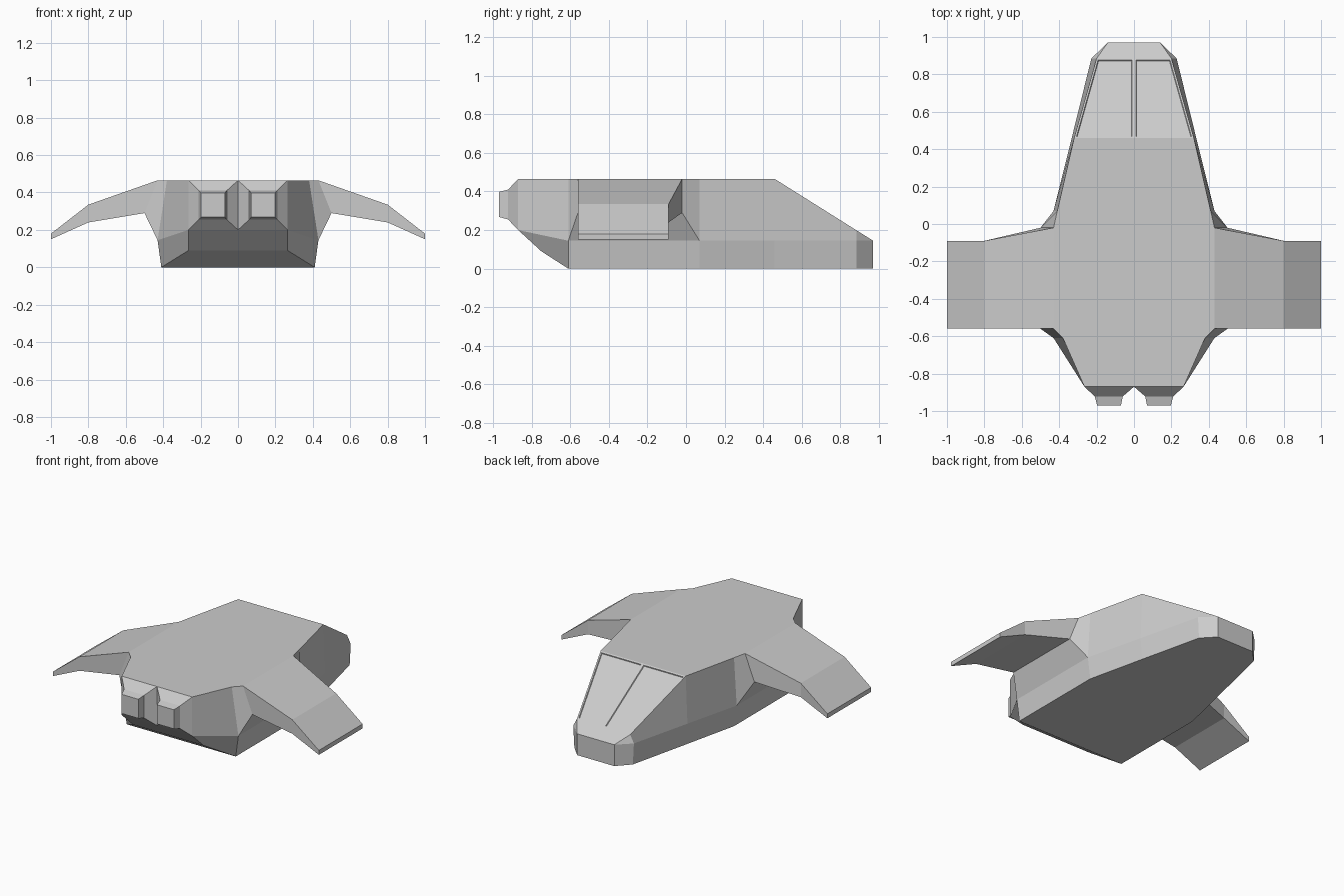
import bpy, bmesh

if "Cube" in bpy.data.objects:
    bpy.data.objects.remove(bpy.data.objects["Cube"])

bm = bmesh.new()


def V(x, y, z):
    return bm.verts.new((x, y, z))


def station(y, bottom, mid, shoulder, top, yb=None):
    """Half cross-section: bottom centre, bottom, mid, shoulder, top, top centre."""
    yb = y if yb is None else yb
    return [V(0, yb, bottom[1]), V(bottom[0], yb, bottom[1]), V(mid[0], y, mid[1]),
            V(shoulder[0], y, shoulder[1]), V(top[0], y, top[1]), V(0, y, top[1])]


def extrude_to(face, coords):
    """Extrude a face, moving each corner to its new position."""
    old = list(face.verts)
    new = [V(*c) for c in coords]
    for i in range(len(old)):
        j = (i + 1) % len(old)
        bm.faces.new((old[i], old[j], new[j], new[i]))
    bm.faces.remove(face)
    return bm.faces.new(new)


# Half hull, lofted from tail to nose
H, M = 0.465, 0.145
side = (0.43, M)
wing_root = ((0.41, 0), side, (0.50, 0.29), (0.43, H))
rings = [
    station(-0.87, (0.265, 0.09), (0.265, 0.20), (0.265, 0.20), (0.265, H), yb=-0.75),
    station(-0.61, (0.41, 0), side, side, (0.38, H)),
    station(-0.56, *wing_root),
    station(-0.02, *wing_root),
    station(0.07, (0.41, 0), side, side, (0.41, H)),
    station(0.46, (0.32, 0), (0.333, M), (0.333, M), (0.32, H)),
    station(0.885, (0.22, 0), (0.228, M), (0.228, M), (0.20, 0.198)),
    station(0.97, (0.14, 0), (0.14, M), (0.14, M), (0.14, M)),
]
panels = [[bm.faces.new((a[i], a[i + 1], b[i + 1], b[i])) for i in range(5)]
          for a, b in zip(rings, rings[1:])]

# Nose plate and tail underside
n, t = rings[-1], rings[0]
bm.faces.new((n[0], n[1], n[2], n[5]))
tail_mid = V(0, -0.87, 0.20)
bm.faces.new((t[0], t[1], t[2], tail_mid))

# Engine: tapered collar, then nozzle
f = bm.faces.new((tail_mid, t[2], t[4], t[5]))
for y, x0, x1, z0, z1 in ((-0.922, 0.06, 0.21, 0.255, 0.41),
                          (-0.97, 0.07, 0.197, 0.268, 0.398)):
    f = extrude_to(f, [(x0, y, z0), (x1, y, z0), (x1, y, z1), (x0, y, z1)])

# Wing: two drooping segments from the root panel (corner order: back low/high, front high/low)
f = panels[2][3]
for x, lo, hi in ((0.80, 0.24, 0.335), (1.0, 0.15, 0.18)):
    f = extrude_to(f, [(x, -0.56, lo), (x, -0.56, hi), (x, -0.09, hi), (x, -0.09, lo)])

# Windshield pane, slightly recessed with a centre bar
bmesh.ops.recalc_face_normals(bm, faces=bm.faces[:])
bmesh.ops.inset_region(bm, faces=[panels[5][4]], thickness=0.01, depth=0,
                       use_boundary=True, use_even_offset=True)
bmesh.ops.inset_region(bm, faces=[panels[5][4]], thickness=0.003, depth=-0.006,
                       use_boundary=True, use_even_offset=True)

# Mirror and weld
for v in bm.verts:
    if abs(v.co.x) < 0.002:
        v.co.x = 0
copy = bmesh.ops.duplicate(bm, geom=bm.verts[:] + bm.edges[:] + bm.faces[:])["geom"]
for v in copy:
    if isinstance(v, bmesh.types.BMVert):
        v.co.x *= -1
bmesh.ops.remove_doubles(bm, verts=bm.verts[:], dist=0.0005)
bmesh.ops.recalc_face_normals(bm, faces=bm.faces[:])

mesh = bpy.data.meshes.new("ship_hull")
bm.to_mesh(mesh)
bm.free()
bpy.context.collection.objects.link(bpy.data.objects.new("ship_hull", mesh))
